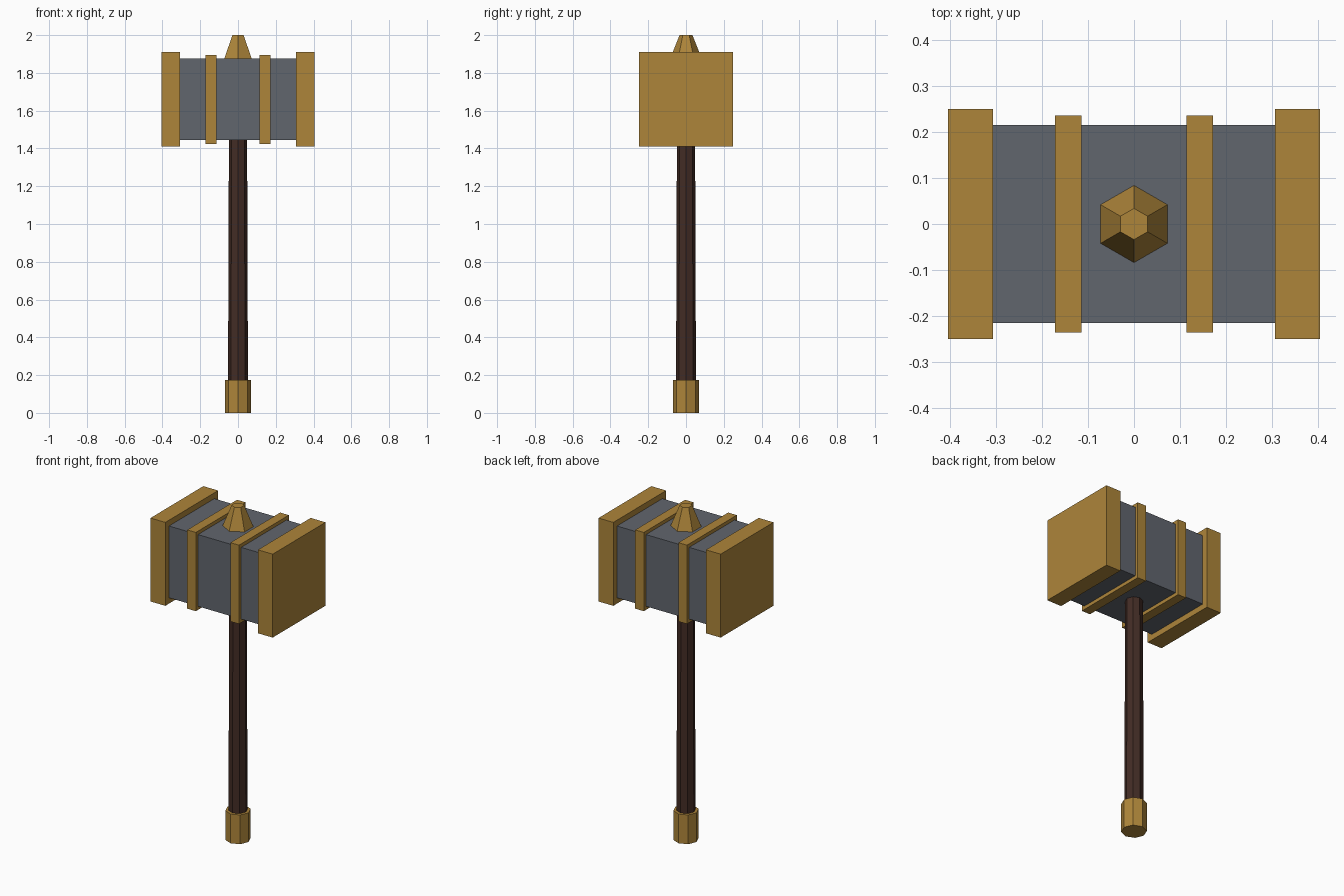
import bpy
import math

cube = bpy.data.objects.get("Cube")
if cube:
    bpy.data.objects.remove(cube, do_unlink=True)


def make_material(name, rgb):
    mat = bpy.data.materials.new(name)
    mat.use_nodes = True
    mat.diffuse_color = (*rgb, 1)
    mat.node_tree.nodes["Principled BSDF"].inputs["Base Color"].default_value = (*rgb, 1)
    return mat


gold = make_material("gold", (0.42, 0.235, 0.042))
steel = make_material("grey steel", (0.12, 0.132, 0.155))
wood = make_material("dark wood", (0.055, 0.025, 0.018))


def finish(name, mat):
    obj = bpy.context.object
    obj.name = name
    obj.data.materials.append(mat)
    return obj


def block(name, mat, x, size):
    """Box centred on the hammer head's axis."""
    bpy.ops.mesh.primitive_cube_add(size=1, location=(x, 0, HEAD_Z))
    obj = finish(name, mat)
    obj.scale = size
    bpy.ops.object.transform_apply(location=False, rotation=False, scale=True)


def prism(name, mat, sides, r_low, r_high, z_low, z_high, turn=0):
    """Upright tapered prism between two heights."""
    bpy.ops.mesh.primitive_cone_add(
        vertices=sides, radius1=r_low, radius2=r_high, depth=z_high - z_low,
        location=(0, 0, (z_low + z_high) / 2), rotation=(0, 0, turn))
    finish(name, mat)


HEAD_Z = 1.66

# Shaft and pommel
prism("handle", wood, 8, 0.053, 0.048, 0.1, 1.5)
prism("pommel", gold, 8, 0.07, 0.07, 0, 0.175)

# Head with end caps and bands on both sides
block("head_core", steel, 0, (0.64, 0.43, 0.43))
for side, sign in (("left", 1), ("right", -1)):
    block(f"{side}_end_cap", gold, sign * 0.356, (0.098, 0.5, 0.5))
    block(f"{side}_band", gold, sign * 0.143, (0.057, 0.472, 0.472))

# Hexagonal finial, corners facing front and back
prism("finial", gold, 6, 0.086, 0.034, 1.87, 2.0)
